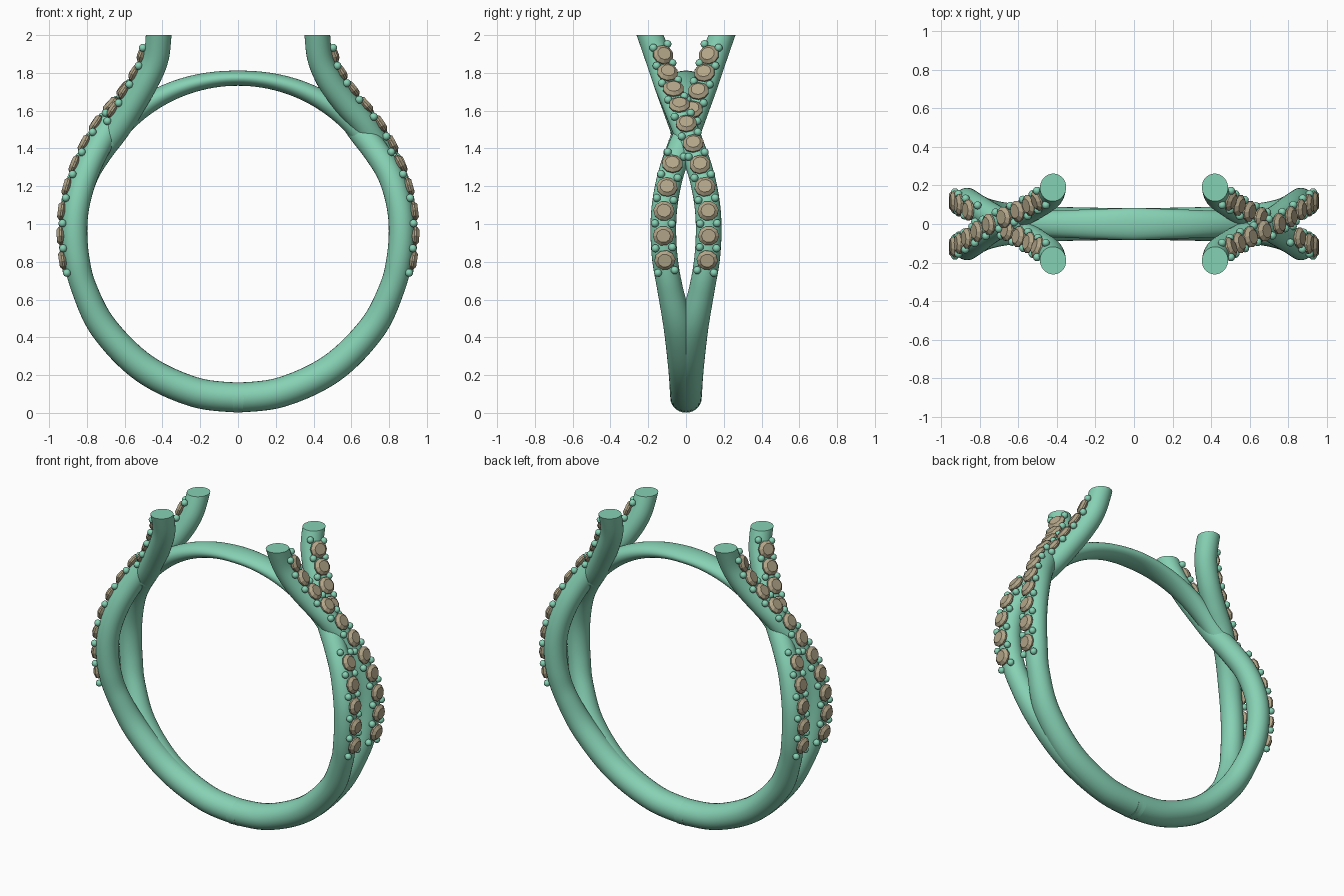
import bpy, bmesh, math
from mathutils import Vector, Matrix

if "Cube" in bpy.data.objects:
    bpy.data.objects.remove(bpy.data.objects["Cube"])

ZC, R = 0.945, 0.866          # ring centre height, centreline radius
TUBE = 0.068                  # strand tube radius


def material(name, col):
    m = bpy.data.materials.new(name)
    m.diffuse_color = (*col, 1)
    m.use_nodes = True
    m.node_tree.nodes["Principled BSDF"].inputs["Base Color"].default_value = m.diffuse_color
    return m


METAL = material("metal_green", (0.24, 0.64, 0.46))
STONE = material("stone_tan", (0.45, 0.38, 0.25))


def finish(bm, name, mat, smooth=True):
    bmesh.ops.recalc_face_normals(bm, faces=bm.faces)
    me = bpy.data.meshes.new(name)
    bm.to_mesh(me)
    bm.free()
    me.materials.append(mat)
    ob = bpy.data.objects.new(name, me)
    bpy.context.collection.objects.link(ob)
    if smooth:
        bpy.ops.object.select_all(action='DESELECT')
        ob.select_set(True)
        bpy.context.view_layer.objects.active = ob
        bpy.ops.object.shade_smooth_by_angle(angle=math.radians(40))
    return ob


def spline(pts, n=8):
    """Catmull-Rom through points of (x, y, z, radial radius, side radius)."""
    out = []
    for i in range(len(pts) - 1):
        p = [pts[max(0, min(len(pts) - 1, i + k))] for k in (-1, 0, 1, 2)]
        for s in range(n):
            t = s / n
            out.append([0.5 * (2 * b + (c - a) * t + (2*a - 5*b + 4*c - d) * t*t
                        + (3*b - a - 3*c + d) * t**3) for a, b, c, d in zip(*p)])
    return out + [list(pts[-1])]


def frames(path):
    """Position, tangent, outward and side vectors along a path."""
    res = []
    for i, p in enumerate(path):
        pos = Vector(p[:3])
        a, b = path[max(0, i - 1)], path[min(len(path) - 1, i + 1)]
        t = (Vector(b[:3]) - Vector(a[:3])).normalized()
        o = Vector((pos.x, 0, pos.z - ZC))
        o = (o - t * o.dot(t)).normalized()
        res.append((pos, t, o, t.cross(o)))
    return res


def sweep(path, seg=28):
    bm = bmesh.new()
    rings = []
    for p, (pos, t, o, s) in zip(path, frames(path)):
        rings.append([bm.verts.new(pos + o * p[3] * math.cos(k * math.tau / seg)
                                   + s * p[4] * math.sin(k * math.tau / seg))
                      for k in range(seg)])
    for a, b in zip(rings, rings[1:]):
        for k in range(seg):
            j = (k + 1) % seg
            bm.faces.new((a[k], a[j], b[j], b[k]))
    return bm


def strand_path(side, lift):
    """Right-hand strand from prong tip to ring bottom; side flips it in y."""
    pts = [(.42, -.225, 2.1), (.42, -.19, 2.0), (.437, -.145, 1.87), (.49, -.105, 1.75),
           (.565, -.06, 1.63), (.65, -.014, 1.51), (.735, .035, 1.39), (.805, .08, 1.265),
           (.85, .11, 1.12), (.866, .12, .98), (.855, .112, .82), (.815, .085, .66)]
    full = []
    for x, y, z in pts:
        k = lift * math.exp(-((z - 1.5) / .15) ** 2)
        d = Vector((x, z - ZC)).normalized() * k
        full.append((x + d.x, y * side, z + d.y, TUBE, TUBE))
    for deg, y, r in ((-35, .04, .074), (-55, .012, .078), (-75, .002, .079), (-92, 0, .079)):
        a = math.radians(deg)
        full.append((R * math.cos(a), y * side, ZC + R * math.sin(a), r, r + .004))
    return spline(full)


def at_length(fr, s):
    for f, g in zip(fr, fr[1:]):
        d = (g[0] - f[0]).length
        if s <= d:
            return [u.lerp(v, s / d) for u, v in zip(f, g)]
        s -= d
    return fr[-1]


def length_at_z(fr, z):
    s = 0
    for f, g in zip(fr, fr[1:]):
        if g[0].z < z:
            break
        s += (g[0] - f[0]).length
    return s


def add_stone(bm, f, sides=10):
    """Round cut stone: table, crown, girdle, pavilion point."""
    pos, t, o, s = f
    rings = []
    for r, h in ((.036, .094), (.054, .078), (.054, .068)):
        rings.append([bm.verts.new(pos + o * h + (t * math.cos(a) * .97 + s * math.sin(a) * 1.04) * r)
                      for a in [(k + .5) * math.tau / sides for k in range(sides)]])
    bm.faces.new(rings[0])
    tip = bm.verts.new(pos + o * .03)
    for k in range(sides):
        j = (k + 1) % sides
        for a, b in zip(rings, rings[1:]):
            bm.faces.new((a[k], a[j], b[j], b[k]))
        bm.faces.new((rings[2][k], rings[2][j], tip))


def build_side(label, turn, over):
    path = strand_path(1 if over else -1, .025 if over else -.012)
    tag = label + ("_over" if over else "_under")
    rot = Matrix.Rotation(turn, 4, 'Z')
    # metal strand, prong tip trimmed flat at z = 2
    tube = sweep(path)
    bmesh.ops.bisect_plane(tube, geom=tube.verts[:] + tube.edges[:] + tube.faces[:],
                           plane_co=(0, 0, 2), plane_no=(0, 0, 1), clear_outer=True)
    bmesh.ops.holes_fill(tube, edges=[e for e in tube.edges if e.is_boundary], sides=0)
    # stones and grain beads along the outer face
    stones, beads = bmesh.new(), bmesh.new()
    fr = frames(path)
    s0, s1 = length_at_z(fr, 1.865), length_at_z(fr, .81)
    step = (s1 - s0) / 10
    for i in range(11):
        if over or i not in (4, 5):
            add_stone(stones, at_length(fr, s0 + i * step))
    for i in range(12):
        if not over and i == 5:
            continue
        pos, t, o, s = at_length(fr, s0 + (i - .5) * step)
        for sg in (-1, 1):
            bmesh.ops.create_uvsphere(beads, u_segments=12, v_segments=8, radius=.021,
                                      matrix=Matrix.Translation(pos + o * .064 + s * sg * .045))
    for bm, name, mat, sm in ((tube, "strand_", METAL, True), (stones, "stones_", STONE, False),
                              (beads, "beads_", METAL, True)):
        bmesh.ops.transform(bm, matrix=rot, verts=bm.verts)
        finish(bm, name + tag, mat, sm)


for label, turn in (("right", 0), ("left", math.pi)):
    for over in (True, False):
        build_side(label, turn, over)

# thin bridge closing the finger ring at the top
bridge = []
for i in range(49):
    ang = math.radians(35 + 110 * i / 48)
    k = min(1, abs(math.cos(ang)) / .75)
    a = .040 + .020 * k ** 1.5
    r = .787 + a
    bridge.append((r * math.cos(ang), 0, ZC + r * math.sin(ang), a, .084 - .022 * k))
finish(sweep(bridge), "top_bridge", METAL)
